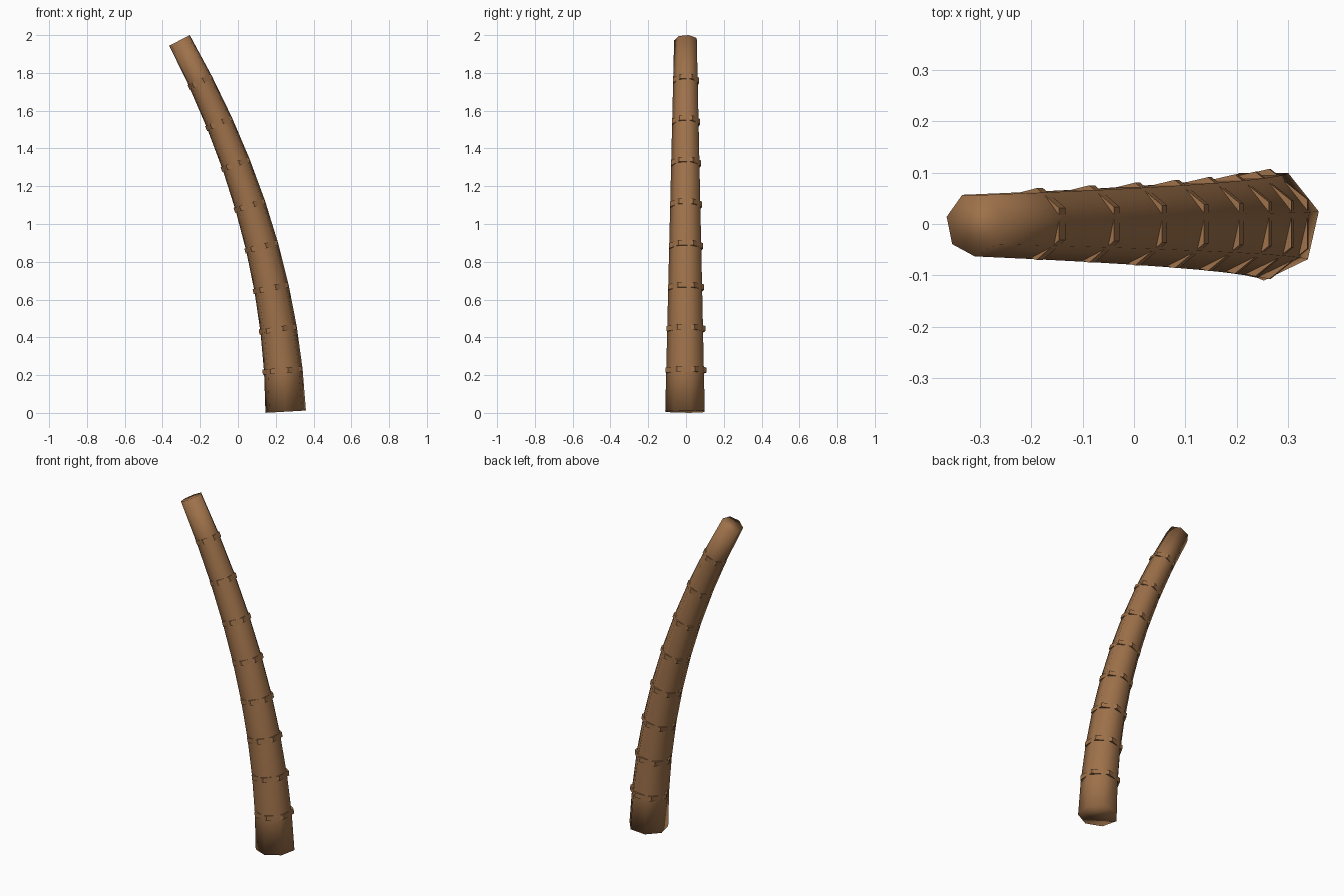
import bpy
import bmesh
from math import atan2, radians, pi
from mathutils import Matrix, Vector

cube = bpy.data.objects.get("Cube")
if cube:
    bpy.data.objects.remove(cube)

SIDES = 7
STEPS = 9
BASE_RADIUS, TOP_RADIUS = 0.11, 0.063

# Bark colour
bark = bpy.data.materials.new("brown bark")
bark.use_nodes = True
colour = (0.34, 0.165, 0.068, 1)
bark.diffuse_color = colour
shader = bark.node_tree.nodes["Principled BSDF"]
shader.inputs["Base Color"].default_value = colour
shader.inputs["Roughness"].default_value = 0.9


def centre(i):
    """Point on the leaning centre line; the lean grows with height."""
    return Vector((0.2525 - 0.00625 * i * (i + 1), 0, 0.0065 + 0.2184 * i))


def frame(i):
    """Placement square to the centre line at step i."""
    way = centre(min(i + 1, STEPS)) - centre(max(i - 1, 0))
    return Matrix.Translation(centre(i)) @ Matrix.Rotation(atan2(way.x, way.z), 4, 'Y')


def radius(i):
    return BASE_RADIUS + (TOP_RADIUS - BASE_RADIUS) * i / STEPS


def polygon(bm, matrix, r, turn, z=0):
    """Ring of vertices for one cross-section."""
    spin = [Matrix.Rotation(turn + 2 * pi * k / SIDES, 4, 'Z') for k in range(SIDES)]
    return [bm.verts.new(matrix @ s @ Vector((r, 0, z))) for s in spin]


def loft(name, make_rings, smooth):
    """Skin a stack of cross-sections and close both ends."""
    bm = bmesh.new()
    rings = make_rings(bm)
    for low, high in zip(rings, rings[1:]):
        for k in range(SIDES):
            n = (k + 1) % SIDES
            bm.faces.new((low[k], low[n], high[n], high[k]))
    bm.faces.new(rings[0][::-1])
    bm.faces.new(rings[-1])
    for face in bm.faces:
        face.smooth = smooth
    mesh = bpy.data.meshes.new(name)
    bm.to_mesh(mesh)
    bm.free()
    mesh.materials.append(bark)
    obj = bpy.data.objects.new(name, mesh)
    bpy.context.collection.objects.link(obj)
    return obj


# Tapered, curved trunk
loft("trunk", lambda bm: [polygon(bm, frame(i), radius(i), radians(-90))
                          for i in range(STEPS + 1)], True)

# Thin bark collars, turned so their corners poke through the trunk
for i in range(1, STEPS):
    loft(f"bark_collar_{i}",
         lambda bm: [polygon(bm, frame(i), radius(i) * 1.05, pi, z)
                     for z in (-0.014, 0.014)], False)
